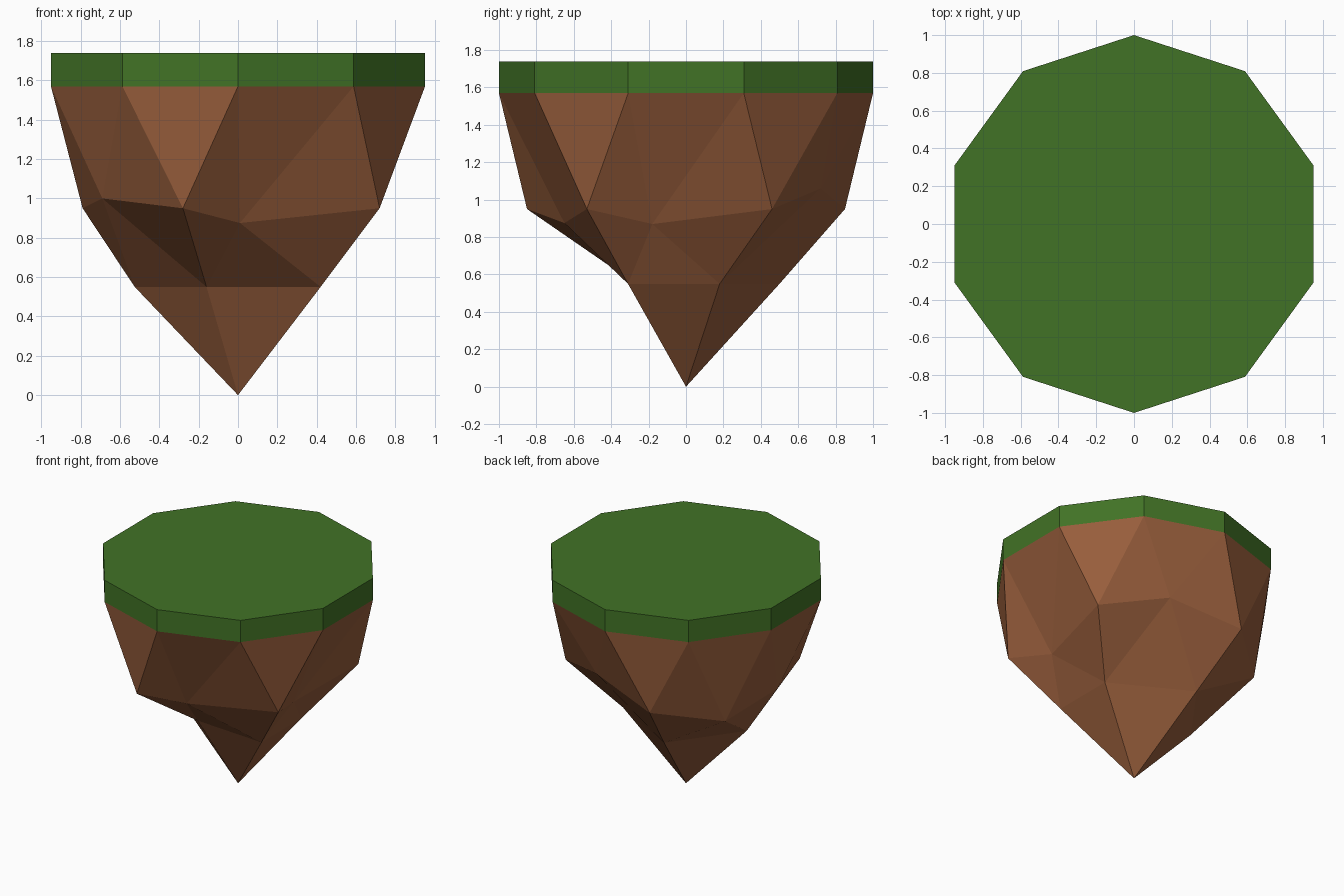
import bpy
import bmesh
from math import cos, sin, radians

cube = bpy.data.objects.get("Cube")
if cube:
    bpy.data.objects.remove(cube, do_unlink=True)

SIDES = 10
SEAM, TOP = 1.57, 1.74      # heights of the grass layer


def material(name, colour):
    mat = bpy.data.materials.new(name)
    mat.use_nodes = True
    mat.diffuse_color = (*colour, 1)
    bsdf = mat.node_tree.nodes["Principled BSDF"]
    bsdf.inputs["Base Color"].default_value = (*colour, 1)
    bsdf.inputs["Roughness"].default_value = 0.9
    return mat


def rim(bm, z):
    """Decagon of radius 1, starting at the front corner."""
    angles = [radians(-90 + 360 * i / SIDES) for i in range(SIDES)]
    return [bm.verts.new((cos(a), sin(a), z)) for a in angles]


def finish(bm, name, mat):
    bmesh.ops.recalc_face_normals(bm, faces=bm.faces)
    mesh = bpy.data.meshes.new(name)
    bm.to_mesh(mesh)
    bm.free()
    mesh.materials.append(mat)
    obj = bpy.data.objects.new(name, mesh)
    bpy.context.collection.objects.link(obj)
    return obj


# Grass layer: a ten-sided slab, open where it meets the rock
bm = bmesh.new()
low, high = rim(bm, SEAM), rim(bm, TOP)
for i in range(SIDES):
    j = (i + 1) % SIDES
    bm.faces.new((low[i], low[j], high[j], high[i]))
bm.faces.new(high)
finish(bm, "grass_layer", material("grass green", (0.053, 0.17, 0.019)))

# Rock: faceted lower half, with irregular corners, anticlockwise from the front
corners = [(-0.28, -0.85, 0.95), (0.72, -0.53, 0.95), (0.72, 0.46, 0.95),
           (-0.28, 0.85, 0.95), (-0.79, 0, 0.95)]
dents = [(0.01, -0.65, 0.875), (0.61, -0.18, 0.87), (0.27, 0.72, 1.06),
         (-0.69, 0.5, 0.86), (-0.69, -0.42, 1.0)]
lower = [(-0.16, -0.27, 0.55), (0.42, -0.31, 0.55), (0.42, 0.18, 0.55),
         (-0.16, 0.5, 0.55), (-0.525, 0, 0.55)]

bm = bmesh.new()
edge = rim(bm, SEAM)
corners, dents, lower = [[bm.verts.new(p) for p in ring]
                         for ring in (corners, dents, lower)]
tip = bm.verts.new((0, 0, 0))

for i in range(5):
    j = (i + 1) % 5
    left, front, right = (edge[(2 * i + k) % SIDES] for k in (-1, 0, 1))
    c, c2, d, lo, lo2 = corners[i], corners[j], dents[i], lower[i], lower[j]
    for tri in ((left, c, front), (front, c, d), (front, d, right),
                (right, d, c2), (c, lo, d), (d, lo2, c2),
                (d, lo, lo2), (lo, tip, lo2)):
        bm.faces.new(tri)
finish(bm, "rock_base", material("earth brown", (0.314, 0.112, 0.045)))
